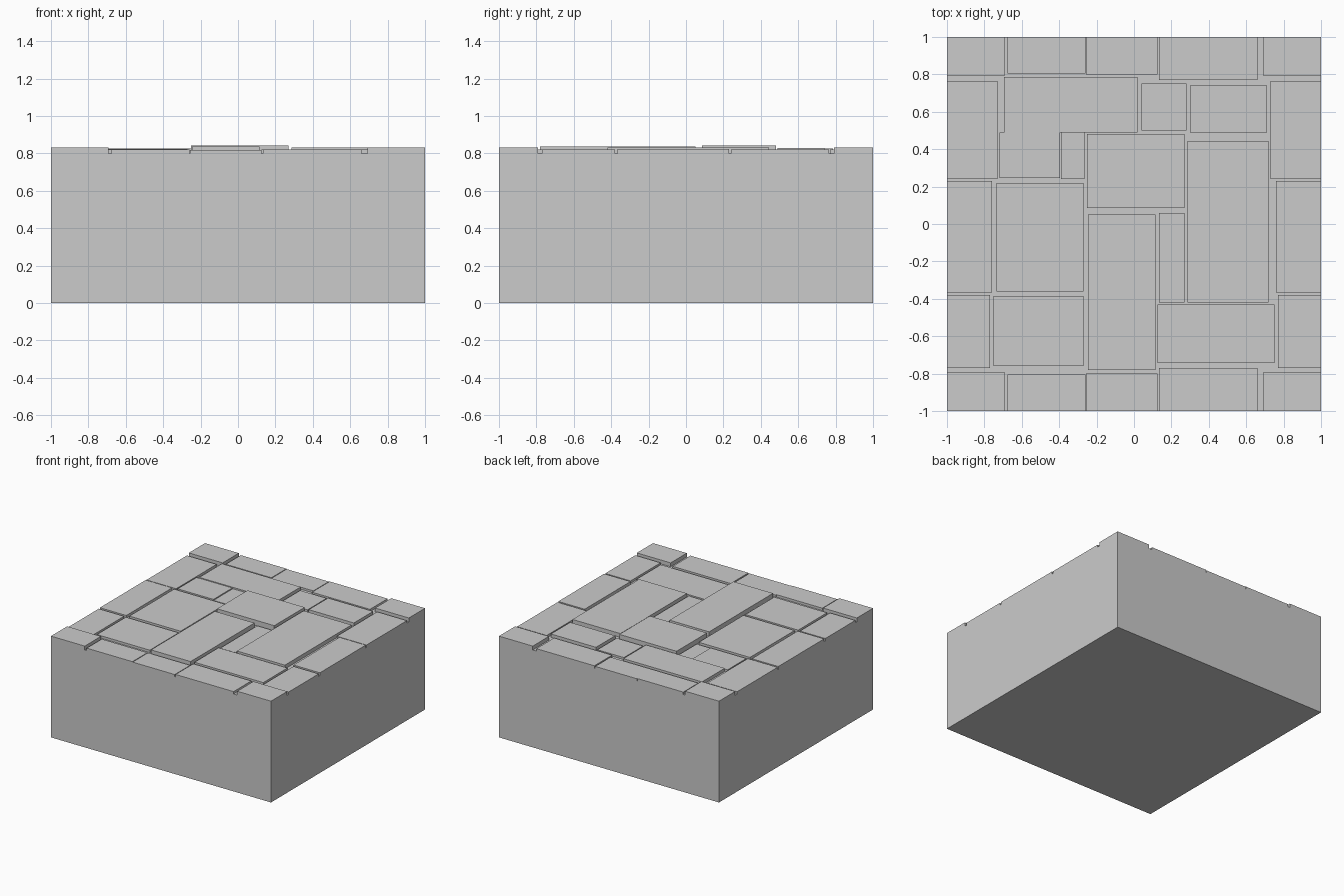
import bpy

BED = 0.80  # level of the joints between the stones


def block(name, x0, x1, y0, y1, z0, z1):
    v = [(x, y, z) for z in (z0, z1) for x, y in ((x0, y0), (x1, y0), (x1, y1), (x0, y1))]
    f = [(3, 2, 1, 0), (4, 5, 6, 7)] + [(i, (i + 1) % 4, (i + 1) % 4 + 4, i + 4) for i in range(4)]
    me = bpy.data.meshes.new(name)
    me.from_pydata(v, [], f)
    ob = bpy.data.objects.new(name, me)
    bpy.context.collection.objects.link(ob)
    return ob


# Ground block
block("ground_block", -1, 1, -1, 1, 0, BED)

# Corner stones
for sx in (-1, 1):
    for sy in (-1, 1):
        xs, ys = sorted((sx, sx * 0.693)), sorted((sy, sy * 0.79))
        block("corner_stone", *xs, *ys, BED, 0.832)

# Front and back border stones: x0, x1, depth, top
for x0, x1, d, top in ((-0.675, -0.26, 0.195, 0.82),
                       (-0.257, 0.125, 0.20, 0.817),
                       (0.133, 0.66, 0.23, 0.82)):
    block("front_stone", x0, x1, -1, -1 + d, BED, top)
    block("back_stone", x0, x1, 1 - d, 1, BED, top)

# Left and right border stones: y0, y1, inner edge, top
for y0, y1, e, top in ((-0.77, -0.38, 0.77, 0.82),
                       (-0.365, 0.23, 0.76, 0.823),
                       (0.24, 0.765, 0.73, 0.82)):
    block("left_stone", -1, -e, y0, y1, BED, top)
    block("right_stone", e, 1, y0, y1, BED, top)

# Inner paving stones: x0, x1, y0, y1, top
for x0, x1, y0, y1, top in (
        (-0.695, 0.02, 0.49, 0.785, 0.827),
        (0.04, 0.28, 0.50, 0.75, 0.817),
        (0.30, 0.71, 0.49, 0.74, 0.828),
        (-0.72, -0.395, 0.245, 0.49, 0.82),
        (-0.39, -0.265, 0.24, 0.49, 0.815),
        (-0.25, 0.27, 0.085, 0.48, 0.843),
        (0.285, 0.72, -0.42, 0.445, 0.832),
        (-0.735, -0.27, -0.36, 0.22, 0.823),
        (0.133, 0.27, -0.42, 0.06, 0.815),
        (-0.245, 0.115, -0.78, 0.05, 0.837),
        (-0.75, -0.27, -0.76, -0.385, 0.82),
        (0.125, 0.75, -0.743, -0.43, 0.82)):
    block("paving_stone", x0, x1, y0, y1, BED, top)
